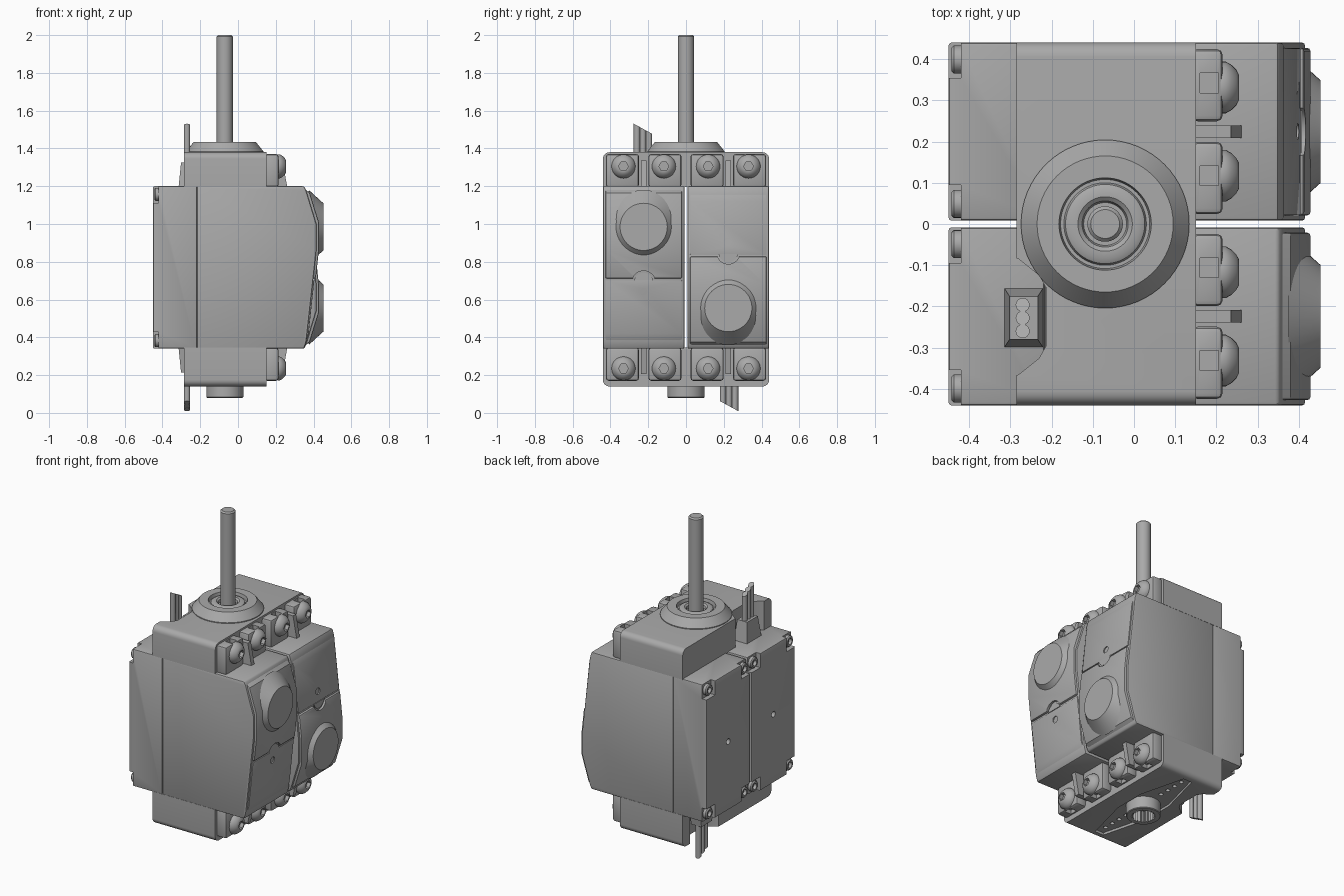
import bpy, bmesh
from math import sin, cos, pi, radians
from mathutils import Vector

if "Cube" in bpy.data.objects:
    bpy.data.objects.remove(bpy.data.objects["Cube"])

grey = bpy.data.materials.new("housing grey")
grey.use_nodes = True
grey.diffuse_color = (0.4, 0.4, 0.4, 1)
grey.node_tree.nodes["Principled BSDF"].inputs["Base Color"].default_value = grey.diffuse_color
MID = 0.77           # height of the middle of both units
CY = -0.224          # centre of the front unit


def place(a, b, h, axis):
    return Vector({"x": (h, a, b), "y": (a, h, b), "z": (a, b, h)}[axis])


def finish(bm, name):
    bmesh.ops.recalc_face_normals(bm, faces=bm.faces)
    for f in bm.faces:
        f.smooth = True
    for e in bm.edges:
        e.smooth = len(e.link_faces) == 2 and e.calc_face_angle(0) < radians(32)
    me = bpy.data.meshes.new(name)
    bm.to_mesh(me)
    bm.free()
    me.materials.append(grey)
    ob = bpy.data.objects.new(name, me)
    bpy.context.scene.collection.objects.link(ob)
    return ob


def prism(name, pts, axis, lo, hi, bevel=0, taper=1):
    bm = bmesh.new()
    ca, cb = (sum(p[i] for p in pts) / len(pts) for i in (0, 1))
    low = [bm.verts.new(place(a, b, lo, axis)) for a, b in pts]
    top = [bm.verts.new(place(ca + (a - ca) * taper, cb + (b - cb) * taper, hi, axis)) for a, b in pts]
    bm.faces.new(low)
    bm.faces.new(top)
    for i in range(len(pts)):
        j = (i + 1) % len(pts)
        bm.faces.new((low[i], low[j], top[j], top[i]))
    bmesh.ops.recalc_face_normals(bm, faces=bm.faces)
    if bevel:
        sharp = [e for e in bm.edges if e.calc_face_angle(0) > radians(40)]
        bmesh.ops.bevel(bm, geom=sharp, offset=bevel, segments=2, profile=0.5, affect="EDGES")
    return finish(bm, name)


def lathe(name, profile, axis, a, b, steps=48):
    bm = bmesh.new()
    vs = [bm.verts.new(place(a + r, b, h, axis)) for r, h in profile]
    es = [bm.edges.new(p) for p in zip(vs, vs[1:])]
    bmesh.ops.spin(bm, geom=vs + es, cent=place(a, b, 0, axis), axis=place(0, 0, 1, axis),
                   angle=2 * pi, steps=steps)
    bmesh.ops.remove_doubles(bm, verts=bm.verts, dist=0.0002)
    return finish(bm, name)


def ring(r, a=0, b=0, n=32):
    return [(a + r * cos(2 * pi * i / n), b + r * sin(2 * pi * i / n)) for i in range(n)]


def rect(a0, a1, b0, b1):
    return [(a0, b0), (a1, b0), (a1, b1), (a0, b1)]


def cut(ob, *cutters):
    for c in cutters:
        m = ob.modifiers.new("cut", "BOOLEAN")
        m.operation, m.object, m.solver = "DIFFERENCE", c, "EXACT"
        bpy.context.view_layer.update()
        dg = bpy.context.evaluated_depsgraph_get()
        me = bpy.data.meshes.new_from_object(ob.evaluated_get(dg))
        ob.modifiers.clear()
        ob.data = me
        bpy.data.objects.remove(c)
    bm = bmesh.new()
    bm.from_mesh(ob.data)
    for f in bm.faces:
        f.smooth = True
    for e in bm.edges:
        e.smooth = len(e.link_faces) == 2 and e.calc_face_angle(0) < radians(32)
    bm.to_mesh(ob.data)
    bm.free()
    return ob


def copy(ob, name, offset=(0, 0, 0)):
    c = ob.copy()
    c.name = name
    c.location += Vector(offset)
    bpy.context.scene.collection.objects.link(c)
    return c


def turn(ob):
    # half turn about the long horizontal axis through the middle
    ob.rotation_euler.x = pi
    ob.location = (ob.location.x, -ob.location.y, 2 * MID - ob.location.z)
    return ob


unit = []
# Front unit: case in two halves with a seam
case = prism("front_case", [(-0.217, 0.34), (0.35, 0.34), (0.362, 0.38), (0.415, 0.86), (0.415, 1.0),
                            (0.36, 1.18), (0.35, 1.2), (-0.217, 1.2)], "y", -0.44, -0.008, 0.008)
rear = prism("rear_case", rect(-0.45, -0.217, 0.34, 1.2), "y", -0.44, -0.008, 0.008)
cut(rear, prism("hole", ring(0.018, CY, MID), "x", -0.5, -0.42))
for i, (sy, sz) in enumerate([(-1, -1), (-1, 1), (1, -1), (1, 1)]):
    y, z = CY + sy * 0.18, MID + sz * 0.392
    cut(rear, prism("notch", rect(y - 0.05, y + 0.05, z - 0.05, z + 0.05), "x", -0.5, -0.42))
    bolt = lathe("case_bolt", [(0.034, -0.41), (0.034, -0.437), (0.028, -0.443), (0.018, -0.443),
                               (0.016, -0.425), (0, -0.425)], "x", y + sy * -0.005, z + sz * -0.005, 24)
    unit.append(bolt)
unit += [case, rear]

# Output side cover: upper and lower plates with a round tongue, and the motor boss
y0, y1 = CY - 0.203, CY + 0.203
upper = prism("upper_cover", [(0.34, 0.712), (0.412, 0.712), (0.428, 0.86), (0.428, 1.01), (0.38, 1.165),
                              (0.36, 1.18), (0.34, 1.18)], "y", y0, y1, 0.008)
cut(upper, prism("notch", ring(0.062, CY, 0.69), "x", 0.3, 0.5))
lower = prism("lower_cover", [(0.34, 0.37), (0.357, 0.37), (0.374, 0.42), (0.404, 0.702), (0.34, 0.702)],
              "y", y0, y1, 0.004)
cut(lower, prism("hole", ring(0.02, CY, 0.64), "x", 0.38, 0.5))
tongue = prism("cover_tongue", [p for p in ring(0.052, CY, 0.69) if p[1] > 0.69], "x", 0.35, 0.407)
boss = lathe("motor_boss", [(0, 0.36), (0.195, 0.375), (0.132, 0.444), (0.125, 0.452), (0, 0.452)], "x", CY, 0.985)
unit += [upper, lower, tongue, boss]

# Cable grommet and three wires with a slanted end
unit.append(prism("cable_grommet", rect(-0.315, -0.22, -0.3, -0.155), "z", 1.19, 1.325, 0, 0.72))
for i in range(3):
    wire = prism("cable_wire", ring(0.017, -0.27, CY - 0.004 + (i - 1) * 0.032, 16), "z", 1.3, 1.53)
    for v in wire.data.vertices:
        if v.co.z > 1.5:
            v.co.z -= 0.55 * (v.co.y + 0.275)
    unit.append(wire)
for ob in unit:
    turn(copy(ob, "back_" + ob.name))

# Mounting ears, ribs and domed socket screws, on top and underneath
ear = prism("mounting_ear", rect(CY - 0.2, CY - 0.025, 1.195, 1.37), "x", 0.14, 0.215, 0.014)
cut(ear, prism("slot", rect(CY - 0.131, CY - 0.083, 1.345, 1.4), "x", 0.16, 0.205))
rib = prism("ear_rib", [(0.14, 1.19), (0.262, 1.19), (0.235, 1.335), (0.14, 1.335)], "y", CY - 0.015, CY + 0.015)
screw = lathe("ear_screw", [(0, 0.2), (0.063, 0.21), (0.063, 0.222), (0.055, 0.236), (0.043, 0.248),
                            (0.03, 0.255), (0, 0.255)], "x", CY - 0.107, 1.305, 32)
cut(screw, prism("socket", ring(0.026, CY - 0.107, 1.305, 6), "x", 0.232, 0.3))
row = [ear, rib, screw]
row += [copy(ob, ob.name + "_inner", (0, d, 0)) for ob, d in ((ear, 0.225), (screw, 0.214))]
row += [copy(ob, ob.name + "_back", (0, -2 * CY, 0)) for ob in list(row)]
for ob in row:
    turn(copy(ob, "bottom_" + ob.name))


# End brackets with rounded shoulders and a bay for the cable
def bracket(name, top):
    r = 0.035
    arc = [(0.44 - r + r * cos(t * pi / 12), top - r + r * sin(t * pi / 12)) for t in range(7)]
    outline = [(0.44, 1.195)] + arc + [(-y, z) for y, z in reversed(arc)] + [(-0.44, 1.195)]
    body = prism(name, outline, "x", -0.285, 0.15)
    bay = [(-0.32, -0.07), (-0.28, -0.085), (-0.23, -0.125), (-0.213, -0.155),
           (-0.213, -0.295), (-0.23, -0.325), (-0.28, -0.365), (-0.32, -0.38)]
    return cut(body, prism("bay", bay, "z", 1.1, 1.5))


bracket("top_bracket", 1.38)
base = bracket("bottom_bracket", 1.4)
AX = -0.07
arm = [(AX + sx * w, y) for sx, order in ((1, 1), (-1, -1))
       for w, y in [(0.03, -0.39), (0.105, -0.1), (0.105, 0.1), (0.03, 0.39)][::order]]
cut(base, prism("arm_recess", arm, "z", 1.385, 1.5))
for s in (-1, 1):
    for i in range(4):
        cut(base, prism("arm_hole", ring(0.013, AX, s * (0.155 + i * 0.06), 16), "z", 1.35, 1.5))
turn(base)

# Splined hub underneath
hub = lathe("spline_hub", [(0, 0.17), (0.098, 0.17), (0.098, 0.084), (0.094, 0.08), (0, 0.08)], "z", AX, 0)
teeth = [(AX + r * cos(2 * pi * i / 48), r * sin(2 * pi * i / 48))
         for i, r in enumerate([0.07, 0.06] * 24)]
cut(hub, prism("spline", teeth, "z", 0, 0.15))

# Bearing flange and drive shaft on top
lathe("bearing_flange", [(0.204, 1.37), (0.204, 1.385), (0.165, 1.434), (0.112, 1.434), (0.108, 1.412),
                         (0.1, 1.412), (0.096, 1.422), (0.084, 1.428), (0.066, 1.428), (0.056, 1.42),
                         (0.052, 1.405), (0.03, 1.405)], "z", AX, 0, 64)
lathe("drive_shaft", [(0, 1.3), (0.043, 1.3), (0.043, 1.992), (0.035, 2.0), (0, 2.0)], "z", AX, 0, 40)
